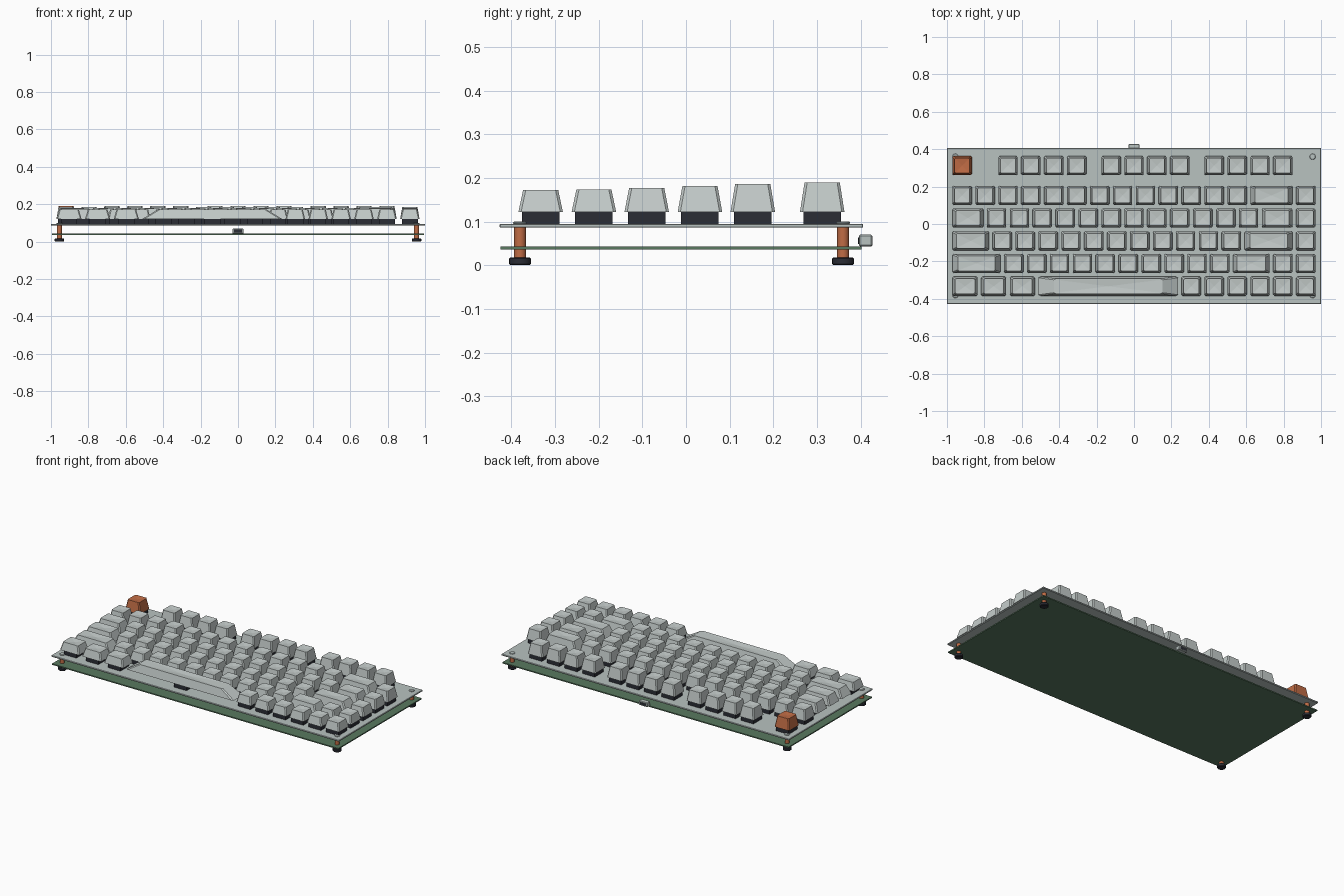
import bpy
import bmesh
from mathutils import Matrix, Vector

cube = bpy.data.objects.get("Cube")
if cube:
    bpy.data.objects.remove(cube, do_unlink=True)


def material(name, rgb):
    m = bpy.data.materials.new(name)
    m.use_nodes = True
    color = (*rgb, 1)
    m.diffuse_color = color
    m.node_tree.nodes["Principled BSDF"].inputs["Base Color"].default_value = color
    return m


cap_grey = material("cap grey", (0.56, 0.61, 0.60))
plate_grey = material("plate grey", (0.48, 0.54, 0.53))
copper = material("copper", (0.53, 0.15, 0.06))
board_green = material("board green", (0.10, 0.19, 0.115))
dark = material("dark plastic", (0.024, 0.026, 0.036))


def finish(name, bm, mat):
    mesh = bpy.data.meshes.new(name)
    bmesh.ops.recalc_face_normals(bm, faces=bm.faces)
    bm.to_mesh(mesh)
    bm.free()
    mesh.materials.append(mat)
    obj = bpy.data.objects.new(name, mesh)
    bpy.context.collection.objects.link(obj)
    return obj


def box(name, low, high, mat, bevel=0):
    low, high = Vector(low), Vector(high)
    bm = bmesh.new()
    bmesh.ops.create_cube(bm, size=1, matrix=Matrix.Translation((low + high) / 2)
                          @ Matrix.Diagonal((*(high - low), 1)))
    if bevel:
        bmesh.ops.bevel(bm, geom=bm.edges[:], offset=bevel, segments=1, affect='EDGES')
    return finish(name, bm, mat)


def cylinder(name, x, y, z0, z1, radius, mat, bevel=0):
    bm = bmesh.new()
    bmesh.ops.create_cone(bm, cap_ends=True, segments=24, radius1=radius, radius2=radius,
                          depth=z1 - z0, matrix=Matrix.Translation((x, y, (z0 + z1) / 2)))
    if bevel:
        rims = [e for e in bm.edges if abs(e.verts[0].co.z - e.verts[1].co.z) < 1e-5]
        bmesh.ops.bevel(bm, geom=rims, offset=bevel, segments=1, affect='EDGES')
    obj = finish(name, bm, mat)
    for p in obj.data.polygons:
        p.use_smooth = len(p.vertices) == 4 and abs(p.normal.z) < 0.1


def keycap(name, x, y, width, top, mat):
    """Tapered cap with chamfered corners and a shallow dished top."""
    bm = bmesh.new()
    bmesh.ops.create_cube(bm, size=1, matrix=Matrix.Translation((x, y, (CAP_Z + top) / 2))
                          @ Matrix.Diagonal((width, CAP_DEPTH, top - CAP_Z, 1)))
    for v in bm.verts:
        if v.co.z > CAP_Z + 0.01:
            v.co.x = x + (v.co.x - x) * 0.78
            v.co.y = y + (v.co.y - y) * 0.79
    sides = [e for e in bm.edges if abs(e.verts[0].co.z - e.verts[1].co.z) > 0.01]
    bmesh.ops.bevel(bm, geom=sides, offset=0.006, segments=1, affect='EDGES')
    crown = max(bm.faces, key=lambda f: f.calc_center_median().z)
    bmesh.ops.inset_region(bm, faces=[crown], thickness=0.005)
    bmesh.ops.poke(bm, faces=[crown], offset=-0.004)
    finish(name, bm, mat)


# Switch plate and circuit board
PLATE_TOP = 0.095
box("switch_plate", (-1, -0.427, 0.086), (1, 0.406, PLATE_TOP), plate_grey, 0.002)
box("circuit_board", (-0.995, -0.425, 0.036), (0.995, 0.402, 0.043), board_green)

# Corner feet, standoffs and screw heads
for sx, side in ((-1, "right"), (1, "left")):
    for y, end in ((-0.38, "front"), (0.36, "back")):
        x = sx * 0.955
        tag = f"{end}_{side}"
        cylinder(f"foot_{tag}", x, y, 0, 0.018, 0.025, dark, 0.003)
        cylinder(f"standoff_{tag}", x, y, 0.017, 0.087, 0.0135, copper)
        cylinder(f"screw_{tag}", x, y, 0.094, 0.1, 0.016, plate_grey, 0.002)

# Cable socket at the back
box("socket_shell", (-0.03, 0.396, 0.043), (0.03, 0.427, 0.07), plate_grey, 0.003)
box("socket_opening", (-0.022, 0.394, 0.049), (0.022, 0.4274, 0.064), dark)

# Key rows: name, centre y, cap top z, key widths in units (negative is a gap)
UNIT, START = 0.1225, -0.98
CAP_Z, CAP_DEPTH = 0.122, 0.102
ROWS = [
    ("function", 0.312, 0.190, [1, -1] + [1] * 4 + [-0.5] + [1] * 4 + [-0.5] + [1] * 4),
    ("number", 0.153, 0.186, [1] * 13 + [2, 1]),
    ("upper", 0.032, 0.181, [1.5] + [1] * 12 + [1.5, 1]),
    ("home", -0.090, 0.177, [1.75] + [1] * 11 + [2.25, 1]),
    ("lower", -0.211, 0.173, [2.25] + [1] * 10 + [1.75, 1, 1]),
    ("space", -0.333, 0.172, [1.25] * 3 + [6.25] + [1] * 6),
]
SWITCH = 0.043
for row, y, top, widths in ROWS:
    cursor = START
    for i, units in enumerate(widths):
        span = abs(units) * UNIT
        x = cursor + span / 2
        cursor += span
        if units < 0:
            continue
        accent = row == "function" and i == 0
        keycap(f"{row}_row_key_{i + 1}", x, y, span - 0.019, top, copper if accent else cap_grey)
        box(f"{row}_row_switch_{i + 1}", (x - SWITCH, y - SWITCH, PLATE_TOP - 0.002),
            (x + SWITCH, y + SWITCH, CAP_Z + 0.004), dark)
